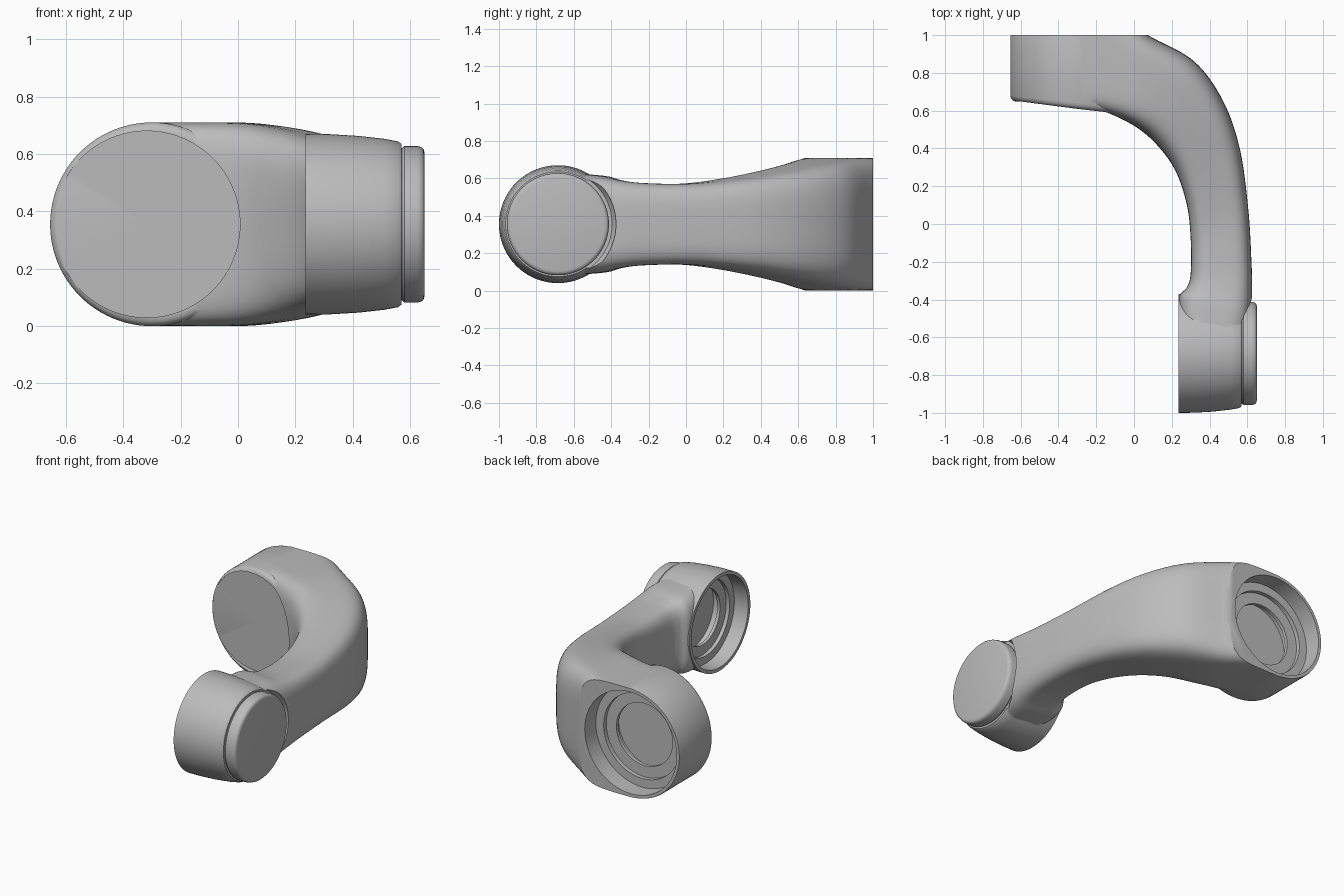
import bpy, bmesh, math
from mathutils import Vector

cube = bpy.data.objects.get("Cube")
if cube:
    bpy.data.objects.remove(cube, do_unlink=True)

MID = 0.355                                # height of both joint axes
BASE = Vector((-0.3, 0, MID))              # base joint turns about y
WRIST = Vector((0, -0.685, MID))           # wrist joint turns about x

grey = bpy.data.materials.new("satin_grey")
grey.use_nodes = True
grey.diffuse_color = (0.5, 0.5, 0.5, 1)
grey.node_tree.nodes["Principled BSDF"].inputs["Base Color"].default_value = (0.5, 0.5, 0.5, 1)


def finish(name, bm):
    bmesh.ops.recalc_face_normals(bm, faces=bm.faces)
    mesh = bpy.data.meshes.new(name)
    bm.to_mesh(mesh)
    bm.free()
    mesh.materials.append(grey)
    obj = bpy.data.objects.new(name, mesh)
    bpy.context.collection.objects.link(obj)
    return obj


def lathe(name, profile, centre, axis):
    """Turn (radius, position) points about an axis through centre."""
    bm = bmesh.new()
    verts = [bm.verts.new(centre + axis * t + Vector((0, 0, r))) for r, t in profile]
    edges = [bm.edges.new(pair) for pair in zip(verts, verts[1:])]
    bmesh.ops.spin(bm, geom=verts + edges, cent=centre, axis=axis,
                   angle=2 * math.pi, steps=96)
    bmesh.ops.remove_doubles(bm, verts=bm.verts, dist=1e-5)
    return finish(name, bm)


def activate(obj):
    bpy.ops.object.select_all(action='DESELECT')
    obj.select_set(True)
    bpy.context.view_layer.objects.active = obj


def combine(target, other, operation):
    mod = target.modifiers.new(operation, 'BOOLEAN')
    mod.operation, mod.object, mod.solver = operation, other, 'EXACT'
    activate(target)
    bpy.ops.object.modifier_apply(modifier=mod.name)
    bpy.data.objects.remove(other, do_unlink=True)


def spline(rows, steps):
    """Smooth curve through all rows."""
    pts = [rows[0]] + rows + [rows[-1]]
    for a, b, c, d in zip(pts, pts[1:], pts[2:], pts[3:]):
        for s in range(steps):
            t = s / steps
            yield [q + t / 2 * (r - p + t * (2 * p - 5 * q + 4 * r - w
                   + t * (3 * (q - r) + w - p))) for p, q, r, w in zip(a, b, c, d)]
    yield list(rows[-1])


def power(v, n):
    return math.copysign(abs(v) ** (2 / n), v)


def bore(name, radius, mouth, depth, centre, axis):
    """Stepped socket with a groove behind its lip."""
    steps = [(0, -0.1), (1, -0.1), (1, 0.5), (0.83, 0.5), (0.83, 0.62), (0.61, 0.62),
             (0.61, 0.72), (0.75, 0.72), (0.75, 1), (0, 1)]
    return lathe(name, [(r * radius, mouth + t * depth) for r, t in steps], centre, axis)


X, Y = Vector((1, 0, 0)), Vector((0, 1, 0))

# Curved arm: outer x, y, inner x, y, half height, squareness
rows = [(-0.32, 1.15, -0.32, 0.615, 0.354, 9), (-0.12, 1.1, -0.15, 0.585, 0.355, 7),
        (0.1, 0.985, 0, 0.52, 0.352, 5), (0.32, 0.86, 0.12, 0.42, 0.325, 4),
        (0.47, 0.655, 0.22, 0.28, 0.285, 4), (0.56, 0.4, 0.28, 0.1, 0.245, 4),
        (0.605, 0.08, 0.3, -0.08, 0.217, 4), (0.622, -0.2, 0.3, -0.26, 0.22, 4),
        (0.626, -0.36, 0.28, -0.335, 0.235, 4), (0.62, -0.48, 0.238, -0.39, 0.257, 4),
        (0.6, -0.6, 0.238, -0.55, 0.27, 4)]
bm = bmesh.new()
loops = []
for ox, oy, ix, iy, h, n in spline(rows, 8):
    loop = []
    for k in range(64):
        a = 2 * math.pi * (k + 0.5) / 64
        u = power(math.cos(a), n) / 2
        loop.append(bm.verts.new(((ox + ix) / 2 + u * (ox - ix), (oy + iy) / 2 + u * (oy - iy),
                                  MID + h * power(math.sin(a), n))))
    loops.append(loop)
for a, b in zip(loops, loops[1:]):
    for k in range(64):
        j = (k + 1) % 64
        bm.faces.new((a[k], a[j], b[j], b[k]))
bm.faces.new(loops[0])
bm.faces.new(loops[-1])
# Flat back of the arm
cut = bmesh.ops.bisect_plane(bm, geom=bm.verts[:] + bm.edges[:] + bm.faces[:],
                             plane_co=Y, plane_no=Y, clear_outer=True)
bmesh.ops.holes_fill(bm, edges=[e for e in bm.edges if e.is_boundary])
arm = finish("curved_arm", bm)

# Base joint housing with a slanted front
base = lathe("base_housing", [(0, 0.65), (0.325, 0.65), (0.34, 0.654), (0.351, 0.665),
                              (0.355, 0.68), (0.355, 0.99), (0.352, 1), (0, 1)], BASE, Y)
for v in base.data.vertices:
    if v.co.y < 0.7:
        v.co.y -= 0.115 * (v.co.x + 0.65)
combine(arm, base, 'UNION')

# Seat around the wrist cap
seat = lathe("cap_seat", [(0, 0.57), (0.29, 0.57), (0.31, 0.6), (0.315, 0.8), (0, 0.8)], WRIST, X)
combine(arm, seat, 'DIFFERENCE')

# Wrist joint housing, slightly tapered
wrist = lathe("wrist_housing", [(0, 0.235), (0.315, 0.235), (0.314, 0.32), (0.308, 0.42),
                                (0.298, 0.51), (0.289, 0.558), (0.28, 0.57), (0, 0.57)], WRIST, X)
combine(arm, wrist, 'UNION')

# Front recess and the two stepped sockets
recess = lathe("front_recess", [(0, 0.3), (0.325, 0.3), (0.325, 0.648), (0, 0.648)],
               BASE - X * 0.018, Y)
combine(arm, recess, 'DIFFERENCE')
combine(arm, bore("base_socket", 0.332, -1, 0.23, BASE, -Y), 'DIFFERENCE')
combine(arm, bore("wrist_socket", 0.293, 0.235, 0.2, WRIST, X), 'DIFFERENCE')

# Rounded cap on the wrist
cap = lathe("wrist_cap", [(0, 0.54), (0.266, 0.54), (0.266, 0.572), (0.273, 0.58), (0.273, 0.625),
                          (0.269, 0.64), (0.262, 0.647), (0.25, 0.65), (0, 0.65)], WRIST, X)

for obj in (arm, cap):
    activate(obj)
    bpy.ops.object.shade_smooth_by_angle(angle=math.radians(32))
